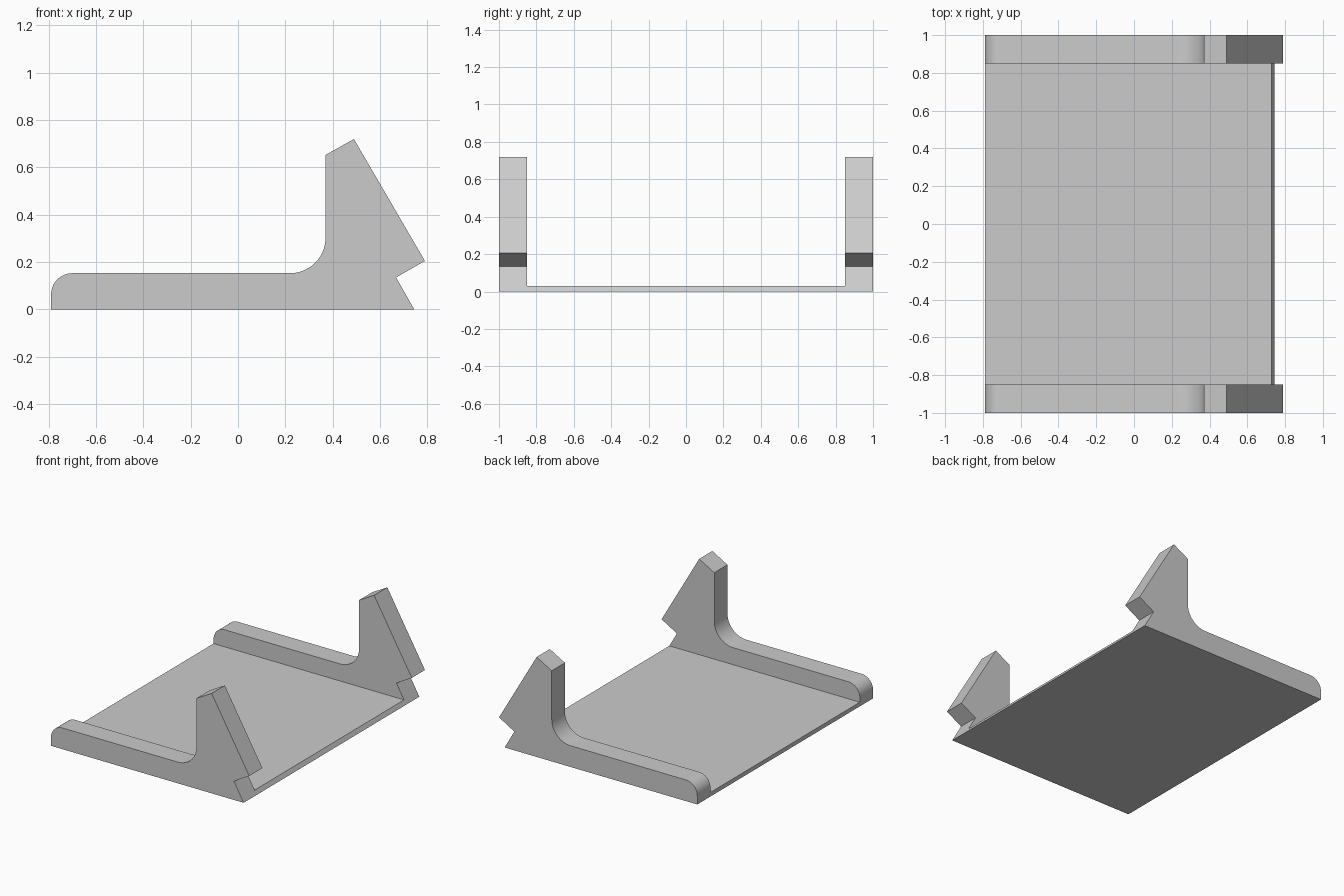
import bpy
import bmesh
from math import sin, cos, radians, pi

cube = bpy.data.objects.get("Cube")
if cube:
    bpy.data.objects.remove(cube, do_unlink=True)

# Single plain grey
grey = bpy.data.materials.new("plain_grey")
grey.use_nodes = True
colour = (0.6, 0.6, 0.6, 1.0)
grey.diffuse_color = colour
grey.node_tree.nodes["Principled BSDF"].inputs["Base Color"].default_value = colour

BACK, FOOT = -0.79, 0.745      # ends of the base along x
HALF, INNER = 1.0, 0.85        # outer and inner faces of the side brackets
RAIL, PLATE = 0.153, 0.03      # heights of the side rail and the floor plate


def arc(cx, cz, radius, start, end, steps=16):
    """Points of a rounded corner in the x-z plane."""
    angles = [radians(start + (end - start) * i / steps) for i in range(steps + 1)]
    return [(cx + radius * cos(a), cz + radius * sin(a)) for a in angles]


def extrude_profile(name, profile, y0, y1):
    """Solid made by sweeping an x-z profile from y0 to y1."""
    bm = bmesh.new()
    face = bm.faces.new([bm.verts.new((x, y0, z)) for x, z in profile])
    swept = bmesh.ops.extrude_face_region(bm, geom=[face])["geom"]
    verts = [v for v in swept if isinstance(v, bmesh.types.BMVert)]
    bmesh.ops.translate(bm, verts=verts, vec=(0, y1 - y0, 0))
    bmesh.ops.recalc_face_normals(bm, faces=bm.faces)
    mesh = bpy.data.meshes.new(name)
    bm.to_mesh(mesh)
    bm.free()
    mesh.materials.append(grey)
    obj = bpy.data.objects.new(name, mesh)
    bpy.context.collection.objects.link(obj)
    mesh.shade_smooth()
    mesh.set_sharp_from_angle(angle=pi / 7)
    return obj


# Bracket outline: notched foot, slanted upright, filleted rail, rounded end
bracket = [(BACK, 0), (FOOT, 0), (0.668, 0.135), (0.79, 0.205),
           (0.49, 0.72), (0.37, 0.653)]
bracket += arc(0.22, RAIL + 0.15, 0.15, 0, -90)
bracket += arc(BACK + 0.09, RAIL - 0.09, 0.09, 90, 180)

extrude_profile("front_bracket", bracket, -HALF, -INNER)
extrude_profile("back_bracket", bracket, INNER, HALF)

# Thin floor plate with a slanted edge that follows the foot
plate = [(BACK, 0), (FOOT, 0), (FOOT - 0.017, PLATE), (BACK, PLATE)]
extrude_profile("floor_plate", plate, -INNER, INNER)
